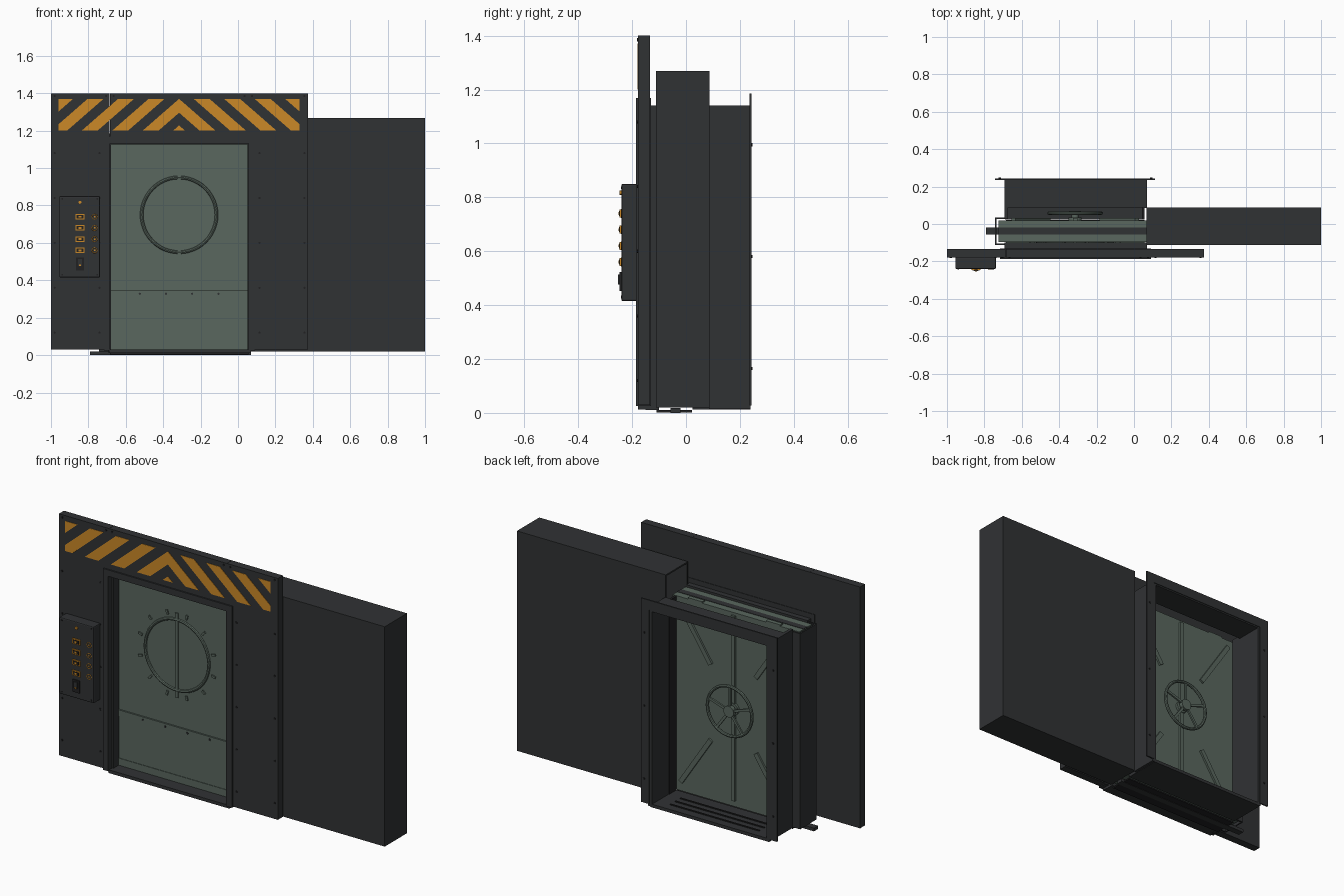
import bpy
import bmesh
import math
from mathutils import Matrix, Vector

cube = bpy.data.objects.get("Cube")
if cube:
    bpy.data.objects.remove(cube, do_unlink=True)


def material(name, color):
    mat = bpy.data.materials.new(name)
    mat.use_nodes = True
    rgba = (*color, 1)
    mat.diffuse_color = rgba
    shader = mat.node_tree.nodes["Principled BSDF"]
    shader.inputs["Base Color"].default_value = rgba
    shader.inputs["Roughness"].default_value = 0.6
    return mat


dark = material("dark_steel", (.03, .032, .034))
black = material("black_rubber", (.015, .015, .016))
green = material("green_paint", (.1, .135, .112))
orange = material("warning_orange", (.6, .25, .02))


def finish(name, bm, mat):
    bmesh.ops.recalc_face_normals(bm, faces=bm.faces)
    mesh = bpy.data.meshes.new(name)
    bm.to_mesh(mesh)
    bm.free()
    mesh.materials.append(mat)
    obj = bpy.data.objects.new(name, mesh)
    bpy.context.collection.objects.link(obj)
    return obj


def box(name, mat, low, high, bevel=0):
    low, high = Vector(low), Vector(high)
    bm = bmesh.new()
    bmesh.ops.create_cube(bm, size=1, matrix=Matrix.Translation((low + high) / 2)
                          @ Matrix.Diagonal((*(high - low), 1)))
    obj = finish(name, bm, mat)
    if bevel:
        mod = obj.modifiers.new("bevel", "BEVEL")
        mod.width = bevel
        mod.segments = 2
    return obj


def block(name, mat, center, size):
    center, half = Vector(center), Vector(size) / 2
    return box(name, mat, center - half, center + half)


def bar(name, mat, start, end, width, depth):
    # Flat bar lying in an x-z plane
    start, end = Vector(start), Vector(end)
    run = end - start
    turn = Matrix.Rotation(-math.atan2(run.z, run.x), 4, "Y")
    bm = bmesh.new()
    bmesh.ops.create_cube(bm, size=1, matrix=Matrix.Translation((start + end) / 2)
                          @ turn @ Matrix.Diagonal((run.length, depth, width, 1)))
    return finish(name, bm, mat)


def disc(name, mat, center, radius, depth, sides=24):
    # Cylinder whose axis runs along y
    bm = bmesh.new()
    bmesh.ops.create_cone(bm, cap_ends=True, segments=sides, radius1=radius,
                          radius2=radius, depth=depth,
                          matrix=Matrix.Translation(center)
                          @ Matrix.Rotation(math.pi / 2, 4, "X"))
    return finish(name, bm, mat)


def ring(name, mat, center, radius, thickness, sides=48):
    bpy.ops.mesh.primitive_torus_add(
        location=center, rotation=(math.pi / 2, 0, 0), major_radius=radius,
        minor_radius=thickness, major_segments=sides, minor_segments=8)
    obj = bpy.context.object
    obj.name = name
    obj.data.materials.append(mat)
    bpy.ops.object.shade_smooth_by_angle()
    return obj


MID = -.315          # door centre line
LEFT, RIGHT = -.685, .055

# Front wall panels and their screws
box("wall_panel_right", dark, (-1, -.178, .03), (LEFT - .001, -.133, 1.4))
box("wall_panel_left", dark, (RIGHT + .001, -.178, .03), (.375, -.133, 1.4))
box("wall_panel_top", dark, (LEFT, -.178, 1.15), (RIGHT, -.133, 1.4))
for x in (-.98, -.74, .115, .355):
    for row in range(5):
        disc("wall_screw", black, (x, -.179, .12 + row * .24), .006, .004, 8)
for x in (-.98, LEFT - .02, LEFT + .02, RIGHT - .02, RIGHT + .02, .355):
    disc("top_screw", black, (x, -.179, 1.385), .006, .004, 8)

# Doorway trim and lining
for x, inner in ((-.717, LEFT), (.092, RIGHT)):
    low, high = sorted((x, inner))
    box("door_trim", dark, (low, -.186, .025), (high, -.13, 1.168))
box("door_trim_top", dark, (LEFT, -.186, 1.132), (RIGHT, -.13, 1.168))
box("lining_right", dark, (-.693, -.15, .01), (-.678, -.1, 1.14))
box("lining_left", dark, (.05, -.15, .01), (.07, -.1, 1.14))
box("lining_top", dark, (-.69, -.15, 1.125), (.07, -.1, 1.14))
box("lining_sill", dark, (-.69, -.178, .012), (.07, -.1, .03))


# Chevron warning stripes, clipped to the band and mirrored
def stripe(index, side):
    top, bottom, run, limit = 1.37, 1.2, .195, .645
    outer = index * .163
    inner = outer - .085
    bm = bmesh.new()
    corners = ((inner, top), (outer, top), (outer + run, bottom), (inner + run, bottom))
    bm.faces.new([bm.verts.new((x, 0, z)) for x, z in corners])
    for edge, normal in ((0, -1), (limit, 1)):
        bmesh.ops.bisect_plane(bm, geom=bm.verts[:] + bm.edges[:] + bm.faces[:],
                               plane_co=(edge, 0, 0), plane_no=(normal, 0, 0),
                               clear_outer=True)
    ext = bmesh.ops.extrude_face_region(bm, geom=bm.faces[:])
    moved = [g for g in ext["geom"] if isinstance(g, bmesh.types.BMVert)]
    bmesh.ops.translate(bm, verts=moved, vec=(0, -.003, 0))
    for vert in bm.verts:
        vert.co.x = MID + side * vert.co.x
        vert.co.y -= .177
    finish("warning_stripe", bm, orange)


for side in (-1, 1):
    for index in range(-1, 5):
        stripe(index, side)

# Control box with buttons, icons, lamp and switch
PANEL, FACE = -.845, -.24
box("control_box", dark, (-.955, FACE, .415), (-.738, -.178, .85), .006)
for x in (-.94, -.753):
    for z in (.43, .835):
        disc("control_screw", black, (x, FACE, z), .005, .004, 8)
for row in range(4):
    z = .74 - row * .06
    block("button_frame", orange, (PANEL, FACE, z), (.05, .012, .03))
    block("button_face", black, (PANEL, FACE - .003, z), (.036, .012, .018))
    block("button_mark", orange, (PANEL, FACE - .005, z), (.014, .01, .01))
    ring("button_icon", orange, (-.767, FACE, z), .014, .002, 24)
    block("icon_mark", orange, (-.767, FACE, z), (.008, .004, .008))
disc("lamp", orange, (PANEL, FACE, .817), .008, .014, 16)
block("switch_plate", black, (PANEL, FACE, .487), (.044, .012, .07))
block("switch_lever", dark, (PANEL, FACE - .004, .495), (.022, .016, .036))
block("switch_mark", orange, (PANEL, FACE - .01, .48), (.012, .006, .008))

# Sliding door slab
box("door_slab", green, (-.725, -.095, .03), (.07, .02, 1.13))
box("door_top_track", dark, (-.725, -.055, 1.125), (.07, -.02, 1.132))
for x in (-.56, -.07):
    block("hanger", green, (x, .008, 1.132), (.09, .024, .012))

# Door front: kick plate, riveted band, ring emblem with ticks
box("kick_plate", green, (LEFT, -.099, .07), (RIGHT, -.09, .31))
box("riveted_band", green, (LEFT, -.104, .31), (RIGHT, -.09, .345))
box("bottom_band", green, (LEFT, -.102, .03), (RIGHT, -.09, .07))
for step in range(4):
    disc("band_rivet", dark, (-.525 + step * .14, -.104, .328), .006, .006, 10)
FRONT = Vector((MID, -.096, .75))
ring("front_ring", green, FRONT, .2, .009)
bar("front_bar", green, FRONT - Vector((0, 0, .24)), FRONT + Vector((0, 0, .24)), .018, .014)
for step in range(12):
    angle = math.tau * (step + .5) / 12
    ray = Vector((math.cos(angle), 0, math.sin(angle)))
    bar("front_tick", green, FRONT + ray * .225, FRONT + ray * .25, .012, .012)

# Door back: braces and hand wheel
BACK = Vector((MID, .024, .585))
bar("vertical_brace", green, BACK - Vector((0, 0, .52)), BACK + Vector((0, 0, .53)), .024, .014)
for sx in (-1, 1):
    for sz in (-1, 1):
        corner = Vector((sx * .33, 0, sz * .5))
        bar("diagonal_brace", green, BACK + corner * .43, BACK + corner, .026, .014)
WHEEL = Vector((MID, .058, .585))
ring("hand_wheel", green, WHEEL, .14, .009)
disc("wheel_shaft", green, (MID, .043, .585), .018, .05)
disc("wheel_hub", green, (MID, .058, .585), .032, .022)
disc("wheel_base", green, (MID, .027, .585), .035, .014)
for step in range(5):
    angle = math.pi / 2 + math.tau * step / 5
    ray = Vector((math.cos(angle), 0, math.sin(angle)))
    bar("wheel_spoke", green, WHEEL + ray * .02, WHEEL + ray * .14, .014, .01)

# Receiving channel on the closing side
box("channel_web", dark, (-.742, -.112, .02), (-.734, .036, 1.13))
for y in (-.112, .028):
    box("channel_side", dark, (-.742, y, .02), (-.69, y + .008, 1.13))

# Rear passage frame
box("passage_jamb_right", dark, (-.693, .028, .015), (-.675, .24, 1.14))
box("passage_jamb_left", dark, (.045, .085, .015), (.07, .24, 1.14))
box("passage_seal_left", black, (.042, .024, .02), (.055, .09, 1.13))
box("passage_header", dark, (-.69, .088, 1.122), (.07, .24, 1.14))
box("passage_sill", dark, (-.69, .025, .012), (.055, .24, .03))
for y in (.1, .145, .19):
    block("sill_rib", black, (MID, y, .031), (.56, .008, .008))

# Rear flange and bolts
box("flange_right", dark, (-.742, .236, .028), (-.688, .244, 1.185))
box("flange_left", dark, (.062, .236, .028), (.113, .244, 1.185))
box("flange_top", dark, (-.688, .236, 1.13), (.062, .244, 1.185))
for x in (-.718, .092):
    for z in (.165, .58, .995):
        disc("flange_bolt", black, (x, .245, z), .006, .005, 8)

# Floor track
box("threshold", black, (LEFT, -.11, .002), (RIGHT, .022, .01))
box("floor_rail", dark, (-.79, -.057, 0), (.07, -.02, .018))

# Hollow pocket the door slides into
pocket = box("door_pocket", dark, (.066, -.112, .02), (1, .088, 1.268))
bm = bmesh.new()
bm.from_mesh(pocket.data)
mouth = [f for f in bm.faces if f.normal.x < -.5]
bmesh.ops.delete(bm, geom=mouth, context="FACES")
bm.to_mesh(pocket.data)
bm.free()
shell = pocket.modifiers.new("shell", "SOLIDIFY")
shell.thickness = .012
shell.offset = -1
